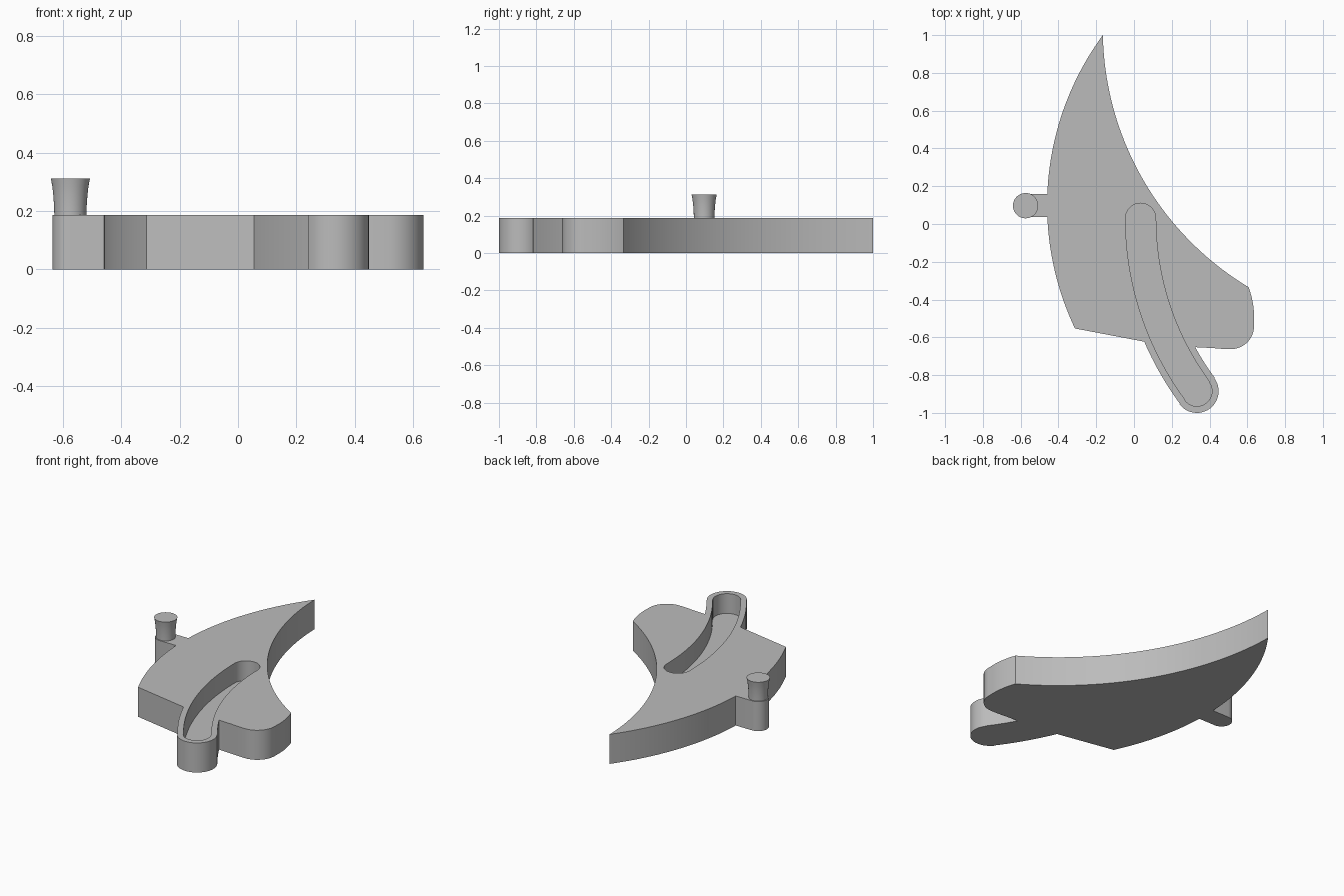
import bpy, bmesh, math
from mathutils import Vector

cube = bpy.data.objects.get("Cube")
if cube:
    bpy.data.objects.remove(cube, do_unlink=True)

THICK, FLOOR, PEG_TOP = 0.187, 0.062, 0.312

grey = bpy.data.materials.new("plain grey")
grey.use_nodes = True
colour = (0.5, 0.5, 0.5, 1)
grey.diffuse_color = colour
grey.node_tree.nodes["Principled BSDF"].inputs["Base Color"].default_value = colour


def arc(centre, r, a0, a1, n):
    """Points on a circle from angle a0 to a1, in radians."""
    return [(centre[0] + r * math.cos(a0 + (a1 - a0) * i / n),
             centre[1] + r * math.sin(a0 + (a1 - a0) * i / n)) for i in range(n + 1)]


def arc_through(a, b, c, n):
    """Arc from a through b to c."""
    a, b, c = Vector(a), Vector(b), Vector(c)
    d = 2 * (a.x * (b.y - c.y) + b.x * (c.y - a.y) + c.x * (a.y - b.y))
    aa, bb, cc = a.dot(a), b.dot(b), c.dot(c)
    o = Vector(((aa * (b.y - c.y) + bb * (c.y - a.y) + cc * (a.y - b.y)) / d,
                (aa * (c.x - b.x) + bb * (a.x - c.x) + cc * (b.x - a.x)) / d))
    t0 = math.atan2(a.y - o.y, a.x - o.x)
    t1 = math.atan2(c.y - o.y, c.x - o.x)
    sweep = (t1 - t0 + math.pi) % (2 * math.pi) - math.pi
    return arc(o, (a - o).length, t0, t0 + sweep, n)


def finish(name, bm):
    bmesh.ops.remove_doubles(bm, verts=bm.verts, dist=0.0005)
    bmesh.ops.recalc_face_normals(bm, faces=bm.faces)
    mesh = bpy.data.meshes.new(name)
    bm.to_mesh(mesh)
    bm.free()
    mesh.materials.append(grey)
    obj = bpy.data.objects.new(name, mesh)
    bpy.context.collection.objects.link(obj)
    return obj


def prism(name, outline, z0, z1):
    bm = bmesh.new()
    verts = [bm.verts.new((x, y, z0)) for x, y in outline]
    bmesh.ops.remove_doubles(bm, verts=verts, dist=0.0005)
    bm.verts.ensure_lookup_table()
    face = bm.faces.new(bm.verts[:])
    top = bmesh.ops.extrude_face_region(bm, geom=[face])["geom"]
    bmesh.ops.translate(bm, vec=(0, 0, z1 - z0),
                        verts=[v for v in top if isinstance(v, bmesh.types.BMVert)])
    return finish(name, bm)


def smooth(obj):
    bpy.ops.object.select_all(action='DESELECT')
    obj.select_set(True)
    bpy.context.view_layer.objects.active = obj
    bpy.ops.object.shade_smooth_by_angle(angle=math.radians(30))


# Curved slot: an arc bending towards the front
SLOT_END = (0.333, -0.885)
BEND, BEND_R = (1.573, 0.03), 1.538
END_ANGLE = math.atan2(SLOT_END[1] - BEND[1], SLOT_END[0] - BEND[0]) % (2 * math.pi)
SLOT_R, ARM_R = 0.08, 0.115


def arm_edge(offset, y):
    """Angle at which the offset edge of the arm meets height y."""
    return math.pi + math.asin((BEND[1] - y) / (BEND_R + offset))


# Body outline, anticlockwise from the back tip
TIP, SIDE, SIDE_R = (-0.165, 1.0), (1.06, 0.1), 1.52
PEG, STUB_R = (-0.574, 0.097), 0.061


def side_angle(y):
    return math.pi - math.asin((y - SIDE[1]) / SIDE_R)


outline = [TIP]
outline += arc(SIDE, SIDE_R, side_angle(1.0), side_angle(PEG[1] + STUB_R), 24)[1:]
outline += arc(PEG, STUB_R, math.pi / 2, math.pi * 1.5, 20)
outline += arc(SIDE, SIDE_R, side_angle(PEG[1] - STUB_R), side_angle(-0.553), 16)
outline += arc(BEND, BEND_R + ARM_R, arm_edge(ARM_R, -0.623), END_ANGLE, 12)
outline += arc(SLOT_END, ARM_R, END_ANGLE, END_ANGLE + math.pi, 24)
outline += arc(BEND, BEND_R - ARM_R, END_ANGLE, arm_edge(-ARM_R, -0.652), 10)
outline += arc_through((0.42, -0.657), (0.47, -0.661), (0.52, -0.662), 4)
outline += arc_through((0.52, -0.662), (0.598, -0.628), (0.635, -0.53), 14)
outline += arc_through((0.635, -0.53), (0.631, -0.43), (0.607, -0.335), 10)
outline += arc_through((0.607, -0.335), (0.045, 0.24), TIP, 36)[:-1]
body = prism("body", outline, 0, THICK)

# Cut the slot as a blind groove
slot = arc(BEND, BEND_R + SLOT_R, math.pi, END_ANGLE, 28)
slot += arc(SLOT_END, SLOT_R, END_ANGLE, END_ANGLE + math.pi, 20)
slot += arc(BEND, BEND_R - SLOT_R, END_ANGLE, math.pi, 28)
slot += arc((BEND[0] - BEND_R, BEND[1]), SLOT_R, 0, math.pi, 20)
cutter = prism("slot_cutter", slot, FLOOR, THICK + 0.1)
cutter.hide_render = True
cut = body.modifiers.new("slot", 'BOOLEAN')
cut.operation, cut.solver, cut.object = 'DIFFERENCE', 'EXACT', cutter
bpy.context.view_layer.objects.active = body
bpy.ops.object.modifier_apply(modifier=cut.name)
bpy.data.objects.remove(cutter, do_unlink=True)
smooth(body)

# Flared peg, turned from a concave profile
profile = [(0, THICK - 0.01), (0.055, THICK - 0.01), (0.055, THICK), (0.056, 0.22),
           (0.0585, 0.255), (0.062, 0.285), (0.067, PEG_TOP), (0, PEG_TOP)]
bm = bmesh.new()
ring = [bm.verts.new((PEG[0] + r, PEG[1], z)) for r, z in profile]
edges = [bm.edges.new(pair) for pair in zip(ring, ring[1:])]
bmesh.ops.spin(bm, geom=ring + edges, cent=(*PEG, 0), axis=(0, 0, 1),
               angle=2 * math.pi, steps=40)
smooth(finish("peg", bm))
